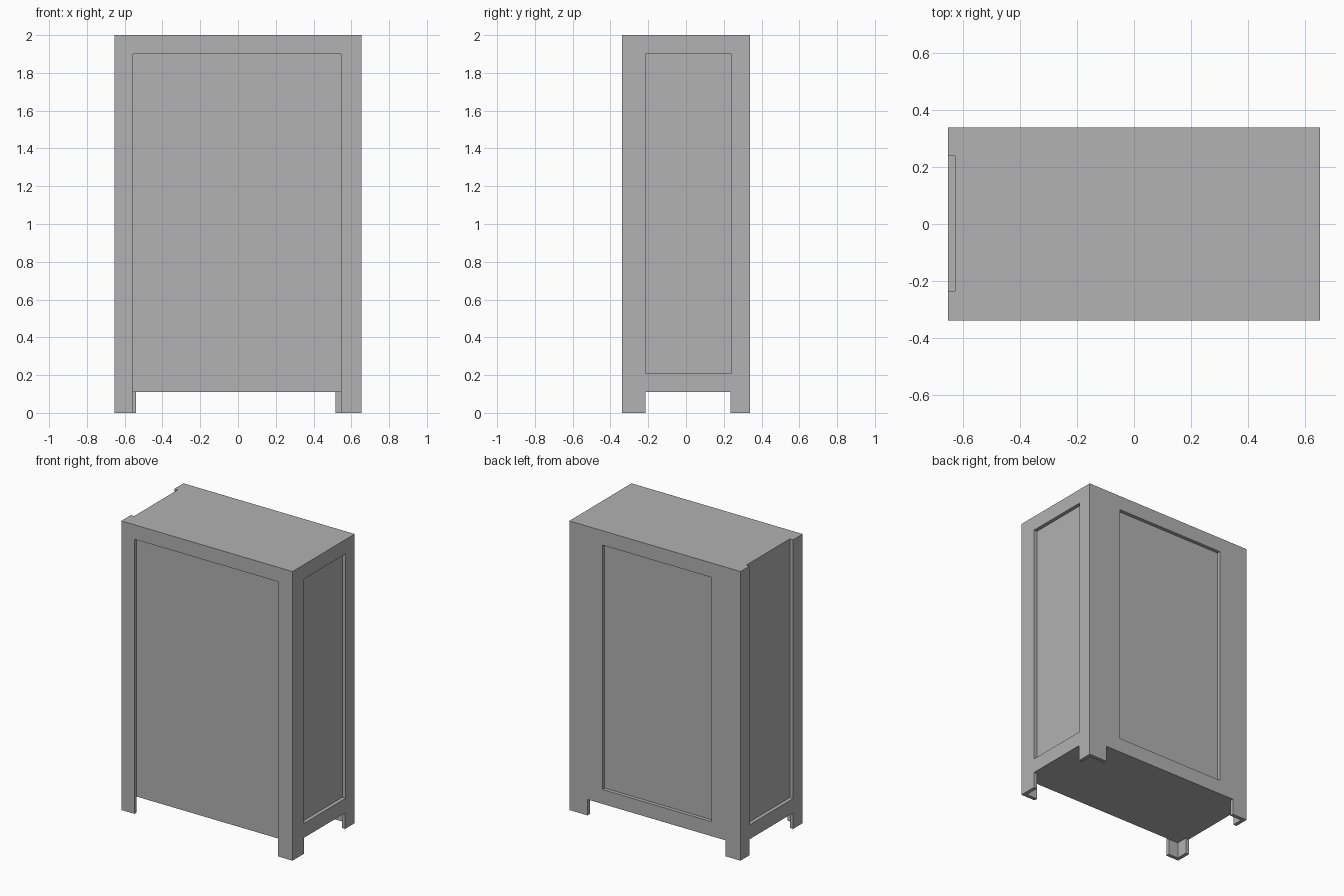
import bpy
import bmesh

old = bpy.data.objects.get("Cube")
if old:
    bpy.data.objects.remove(old, do_unlink=True)

# Overall half sizes, height, board thickness and underside height
HX, HY, TOP = 0.655, 0.34, 2.0
BOARD, BASE = 0.025, 0.11
RAIL_LOW, RAIL_HIGH = 0.21, 1.9
OUT = 0.1  # how far cutters stick out past the faces

grey = bpy.data.materials.new("plain grey")
grey.use_nodes = True
colour = (0.445, 0.445, 0.445, 1)
grey.diffuse_color = colour
grey.node_tree.nodes["Principled BSDF"].inputs["Base Color"].default_value = colour


def box(name, x, y, z):
    """Box spanning the given (low, high) ranges."""
    bm = bmesh.new()
    bmesh.ops.create_cube(bm, size=1)
    for v in bm.verts:
        for axis, (low, high) in enumerate((x, y, z)):
            v.co[axis] = low if v.co[axis] < 0 else high
    mesh = bpy.data.meshes.new(name)
    bm.to_mesh(mesh)
    bm.free()
    mesh.materials.append(grey)
    obj = bpy.data.objects.new(name, mesh)
    bpy.context.collection.objects.link(obj)
    return obj


# Solid block that becomes the cabinet
cabinet = box("cabinet_body", (-HX, HX), (-HY, HY), (0, TOP))

# Layers just inside each face
front = (-HY - OUT, -HY + BOARD)
back = (HY - BOARD, HY + OUT)
left = (HX - BOARD, HX + OUT)
right = (-HX - OUT, -HX + BOARD)
gap, panel = (-OUT, BASE), (RAIL_LOW, RAIL_HIGH)

cutters = [
    # Hollow under the floor, leaving thin corner legs
    box("under_hollow", (-HX + BOARD, HX - BOARD), (-HY + BOARD, HY - BOARD), gap),
    # Front recess runs down between the legs
    box("front_recess", (-0.555, 0.545), front, (-OUT, RAIL_HIGH)),
    # Back panel and the gap between the back legs
    box("back_panel_recess", (-0.433, 0.402), back, panel),
    box("back_leg_gap", (-0.54, 0.515), back, gap),
    # Left side panel and leg gap
    box("left_panel_recess", left, (-0.215, 0.24), panel),
    box("left_leg_gap", left, (-0.215, 0.235), gap),
    # Right side panel runs out through the top
    box("right_panel_recess", right, (-0.235, 0.24), (RAIL_LOW, TOP + OUT)),
    box("right_leg_gap", right, (-0.235, 0.24), gap),
]
for cutter in cutters:
    cutter.hide_render = True
    mod = cabinet.modifiers.new(cutter.name, 'BOOLEAN')
    mod.operation = 'DIFFERENCE'
    mod.solver = 'EXACT'
    mod.object = cutter

# Bake the cuts and drop the cutters
bpy.context.view_layer.update()
evaluated = cabinet.evaluated_get(bpy.context.evaluated_depsgraph_get())
result = bpy.data.meshes.new_from_object(evaluated)
cabinet.modifiers.clear()
cabinet.data = result
for cutter in cutters:
    bpy.data.objects.remove(cutter, do_unlink=True)
